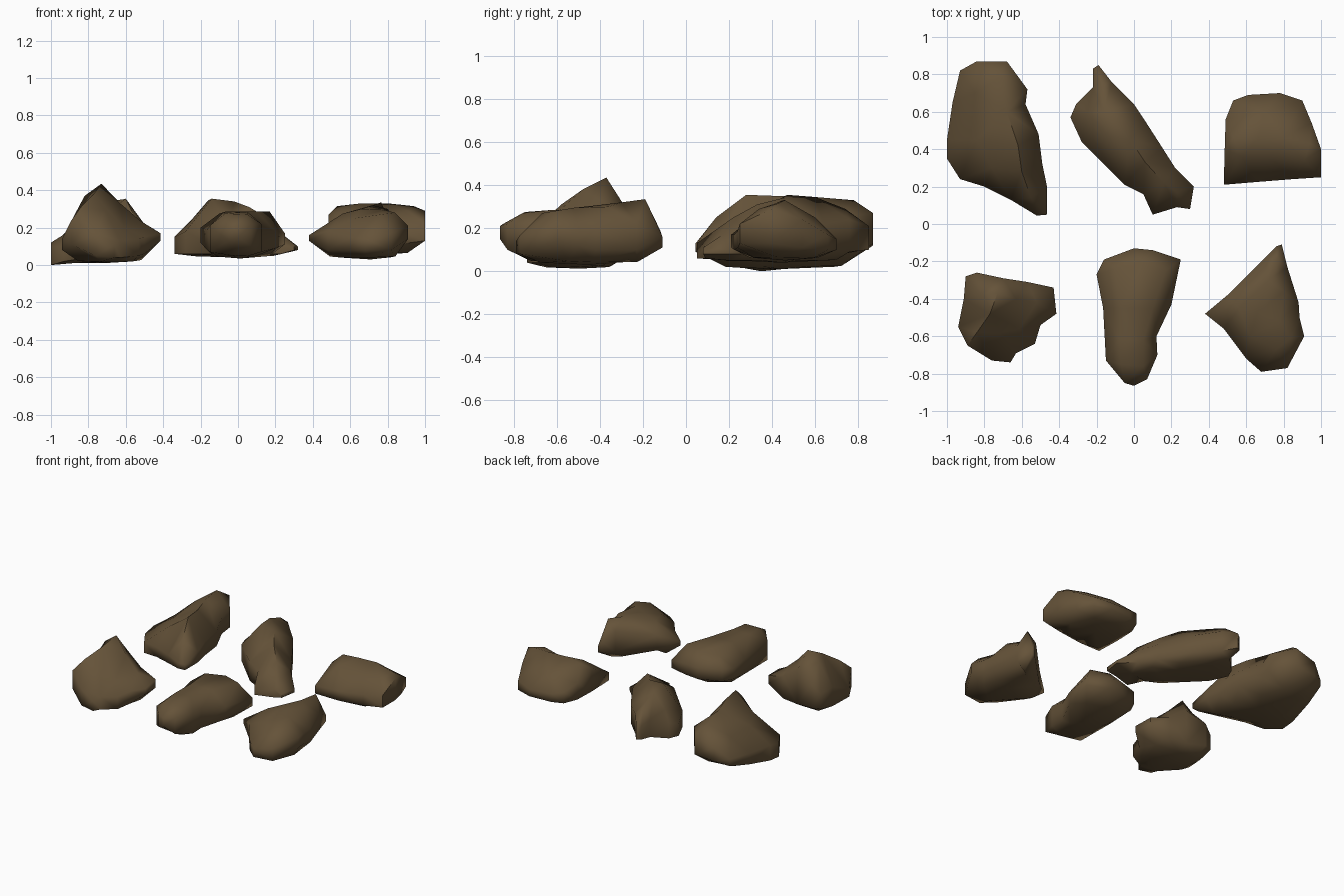
import bpy, bmesh, math
from mathutils import Vector
from mathutils.geometry import delaunay_2d_cdt

stone = bpy.data.materials.new("brown stone")
stone.diffuse_color = (0.130, 0.086, 0.041, 1)


def skin(bm, rim, inner):
    """Triangulated cap that spans a rim loop and passes through inner points."""
    pts = rim + inner
    flat = [Vector((p[0], p[1])) for p in pts]
    verts, _, faces, orig, _, _ = delaunay_2d_cdt(
        flat, [], [list(range(len(rim)))], 1, 1e-5)
    vs = [bm.verts.new(pts[o[0]]) for o in orig]
    for f in faces:
        bm.faces.new([vs[i] for i in f])


def rock(name, outline, crown, base_z, base_scale=0.66):
    """outline: plan points (x, y, low z, high z); crown: points on the upper surface."""
    bm = bmesh.new()
    n = len(outline)
    low = [(x, y, a) for x, y, a, b in outline]
    high = [(x, y, b) for x, y, a, b in outline]
    cx = sum(p[0] for p in outline) / n
    cy = sum(p[1] for p in outline) / n
    base = [(cx + (x - cx) * base_scale, cy + (y - cy) * base_scale, base_z + 0.12 * a)
            for x, y, a in low[::2]]
    skin(bm, high, crown)
    skin(bm, low, base + [(cx, cy, base_z)])
    # side wall between the low and high rims
    for i in range(n):
        j = (i + 1) % n
        bm.faces.new([bm.verts.new(p) for p in (low[i], low[j], high[j], high[i])])
    bmesh.ops.remove_doubles(bm, verts=bm.verts, dist=0.002)
    bmesh.ops.triangulate(bm, faces=bm.faces)
    bmesh.ops.recalc_face_normals(bm, faces=bm.faces)
    me = bpy.data.meshes.new(name)
    bm.to_mesh(me)
    bm.free()
    me.materials.append(stone)
    for p in me.polygons:
        p.use_smooth = True
    me.set_sharp_from_angle(angle=math.radians(70))
    ob = bpy.data.objects.new(name, me)
    bpy.context.collection.objects.link(ob)


# back left: long boulder, ridge close to its right side
rock("back_left_rock", [
    (-.93, .82, .09, .14), (-.84, .87, .12, .22), (-.68, .87, .13, .27), (-.57, .72, .12, .25),
    (-.58, .64, .10, .22), (-.51, .48, .09, .20), (-.49, .32, .09, .19), (-.465, .20, .09, .17),
    (-.465, .05, .09, .13), (-.52, .045, .09, .13), (-.66, .13, .06, .12), (-.80, .20, .04, .11),
    (-.93, .24, .02, .10), (-1.0, .35, .0, .10), (-1.0, .45, .01, .12), (-.97, .65, .05, .13)],
    [(-.72, .78, .33), (-.68, .60, .345), (-.62, .42, .35), (-.60, .28, .355), (-.55, .14, .25),
     (-.85, .70, .24), (-.84, .45, .22), (-.76, .30, .24)], 0.01)

# back middle: diagonal slab with a blunt far end
rock("back_middle_rock", [
    (-.22, .83, .10, .20), (-.19, .85, .10, .21), (-.12, .76, .09, .24), (0, .64, .09, .22),
    (.06, .55, .09, .21), (.15, .41, .08, .19), (.22, .30, .08, .17), (.32, .20, .08, .10),
    (.30, .08, .08, .11), (.23, .09, .06, .12), (.10, .05, .06, .13), (.05, .16, .06, .18),
    (-.05, .21, .06, .20), (-.28, .44, .06, .18), (-.34, .57, .06, .15), (-.31, .64, .06, .17),
    (-.22, .73, .08, .21)],
    [(-.17, .74, .29), (-.16, .60, .345), (-.14, .47, .355), (-.02, .45, .34), (.06, .33, .31),
     (.16, .22, .25), (.23, .17, .17), (-.25, .60, .24)], 0.04)

# back right: low loaf with a ridge running left to right
rock("back_right_rock", [
    (.49, .56, .10, .22), (.53, .66, .10, .18), (.61, .69, .10, .16), (.78, .70, .10, .15),
    (.90, .66, .10, .17), (.95, .54, .11, .24), (1.0, .40, .13, .29), (1.0, .25, .13, .22),
    (.85, .24, .11, .19), (.66, .225, .10, .17), (.48, .21, .11, .17), (.485, .40, .10, .27)],
    [(.53, .46, .315), (.66, .45, .33), (.80, .46, .33), (.94, .43, .315), (.58, .36, .29),
     (.75, .34, .25), (.91, .34, .29), (.70, .60, .25)], 0.05)

# front left: peaked stone with a high front left shoulder
rock("front_left_rock", [
    (-.90, -.28, .08, .19), (-.84, -.26, .08, .25), (-.70, -.29, .06, .31), (-.57, -.31, .06, .22),
    (-.43, -.34, .12, .18), (-.415, -.48, .13, .17), (-.50, -.54, .06, .15), (-.53, -.64, .05, .14),
    (-.63, -.69, .04, .13), (-.66, -.74, .04, .11), (-.76, -.73, .05, .17), (-.89, -.65, .11, .24),
    (-.94, -.55, .08, .14), (-.91, -.40, .06, .20)],
    [(-.73, -.37, .435), (-.82, -.37, .37), (-.77, -.48, .38), (-.63, -.40, .33),
     (-.71, -.58, .29), (-.52, -.42, .235), (-.84, -.58, .31), (-.61, -.56, .20)], 0.012)

# front middle: tapering wedge with a blunt near end
rock("front_middle_rock", [
    (-.20, -.27, .12, .20), (-.16, -.19, .12, .21), (0, -.13, .12, .20), (.10, -.14, .12, .20),
    (.25, -.19, .11, .17), (.20, -.43, .09, .18), (.12, -.60, .07, .20), (.125, -.70, .07, .22),
    (.07, -.83, .10, .22), (0, -.865, .15, .21), (-.05, -.85, .13, .22), (-.15, -.73, .07, .21),
    (-.165, -.45, .08, .19)],
    [(-.10, -.24, .275), (.04, -.20, .28), (.17, -.25, .285), (-.07, -.45, .285), (.10, -.45, .285),
     (-.08, -.62, .28), (.05, -.62, .285), (-.07, -.75, .275), (.05, -.76, .27)], 0.035)

# front right: three-cornered stone with a high back corner
rock("front_right_rock", [
    (.38, -.48, .13, .16), (.50, -.38, .10, .21), (.70, -.18, .11, .26), (.76, -.12, .11, .19),
    (.79, -.11, .11, .16), (.82, -.23, .10, .22), (.88, -.42, .10, .20), (.885, -.50, .12, .20),
    (.91, -.60, .14, .21), (.82, -.77, .08, .17), (.68, -.79, .08, .14), (.60, -.72, .08, .15),
    (.48, -.56, .08, .18)],
    [(.765, -.19, .335), (.72, -.30, .32), (.80, -.36, .30), (.56, -.45, .275), (.66, -.47, .30),
     (.78, -.52, .295), (.62, -.60, .25), (.76, -.67, .27), (.84, -.61, .28)], 0.03)
